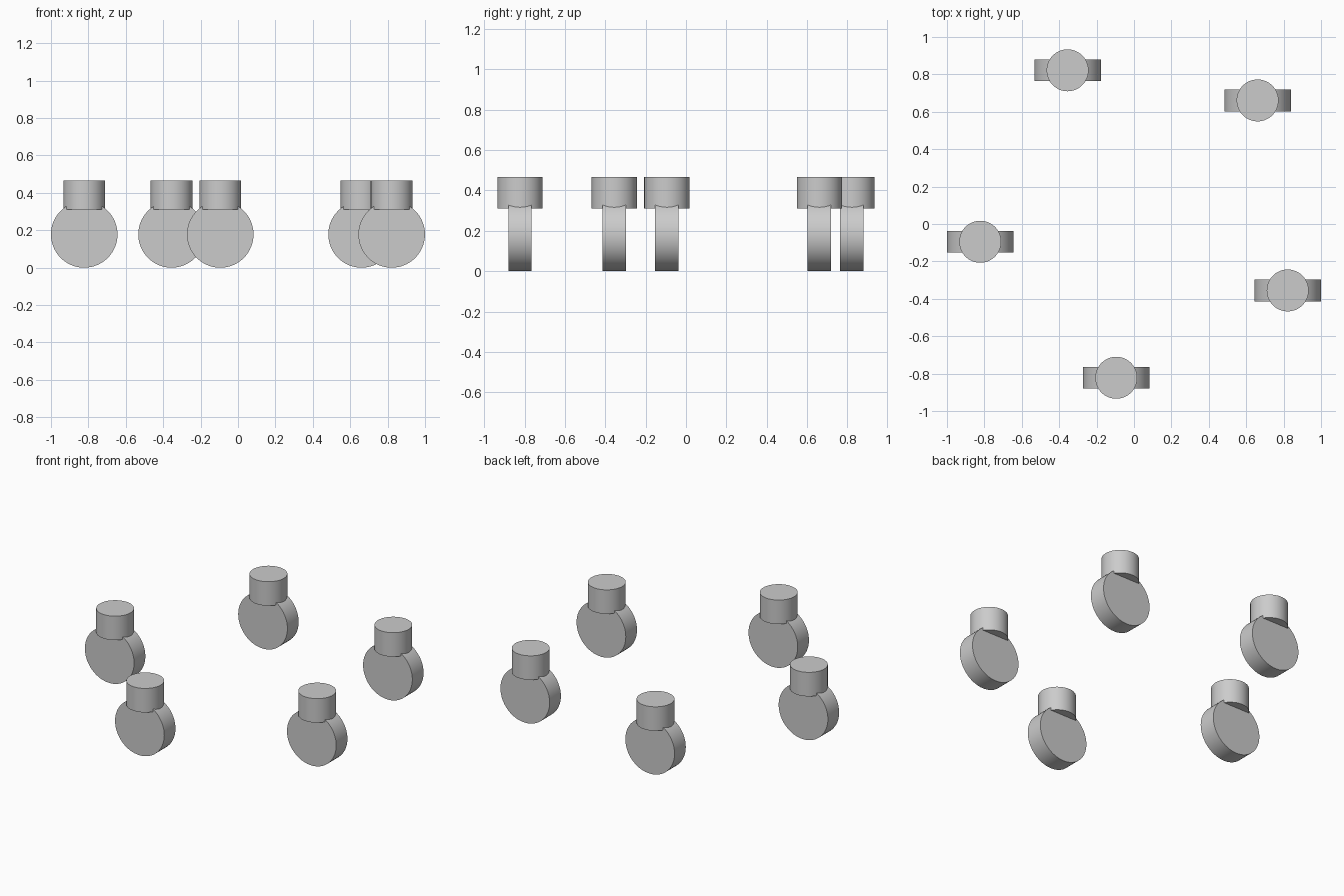
import bpy
from math import cos, sin, radians

if "Cube" in bpy.data.objects:
    bpy.data.objects.remove(bpy.data.objects["Cube"])

CENTRE = (0.042, 0.042)   # offset that centres the five-point ring's bounds
RING = 0.875
WHEEL_R, WHEEL_W = 0.178, 0.116
STEM_R, STEM_BOTTOM, STEM_TOP = 0.112, 0.31, 0.467


def cylinder(name, radius, depth, location, rotation=(0, 0, 0)):
    bpy.ops.mesh.primitive_cylinder_add(vertices=64, radius=radius, depth=depth,
                                        location=location, rotation=rotation)
    obj = bpy.context.object
    obj.name = name
    bpy.ops.object.shade_smooth_by_angle(angle=radians(30))
    return obj


# Five casters on a ring, all wheels facing the front
for i in range(5):
    a = radians(45 + 72 * i)
    x = CENTRE[0] + RING * cos(a)
    y = CENTRE[1] + RING * sin(a)
    # Wheel disc, axle along y
    cylinder(f"caster_wheel_{i + 1}", WHEEL_R, WHEEL_W, (x, y, WHEEL_R),
             (radians(90), 0, 0))
    # Upright stem sunk onto the wheel
    cylinder(f"caster_stem_{i + 1}", STEM_R, STEM_TOP - STEM_BOTTOM,
             (x, y, (STEM_TOP + STEM_BOTTOM) / 2))
